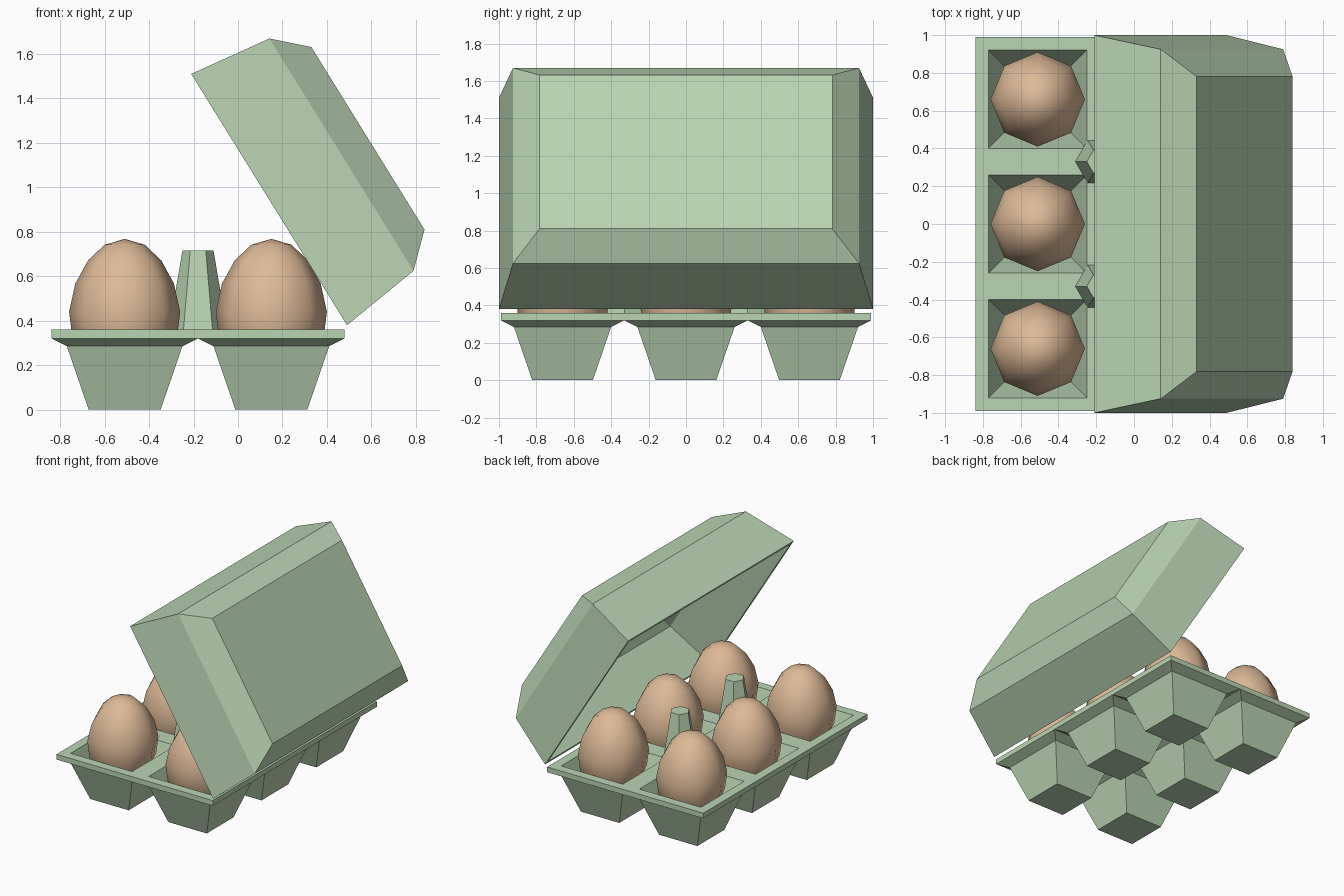
import bpy, bmesh, math
from mathutils import Matrix

if "Cube" in bpy.data.objects:
    bpy.data.objects.remove(bpy.data.objects["Cube"])


def material(name, rgb):
    m = bpy.data.materials.new(name)
    m.diffuse_color = (*rgb, 1)
    m.use_nodes = True
    m.node_tree.nodes["Principled BSDF"].inputs["Base Color"].default_value = m.diffuse_color
    return m


GREEN = material("pale_green_pulp", (0.49, 0.66, 0.45))
TAN = material("egg_shell_tan", (0.73, 0.49, 0.31))
CX, PITCH = -0.18, 0.66


def finish(bm, name, mat, smooth=False):
    bmesh.ops.remove_doubles(bm, verts=bm.verts, dist=1e-4)
    bmesh.ops.recalc_face_normals(bm, faces=bm.faces)
    me = bpy.data.meshes.new(name)
    bm.to_mesh(me)
    bm.free()
    me.materials.append(mat)
    for p in me.polygons:
        p.use_smooth = smooth
    ob = bpy.data.objects.new(name, me)
    bpy.context.collection.objects.link(ob)
    return ob


def loft_rects(bm, rings, cx=0, cy=0, cap=True):
    """Join rectangular rings (half_x, half_y, z); cap the last one."""
    prev = None
    for hx, hy, z in rings:
        ring = [bm.verts.new((cx + sx * hx, cy + sy * hy, z))
                for sx, sy in ((-1, -1), (1, -1), (1, 1), (-1, 1))]
        if prev:
            for i in range(4):
                j = (i + 1) % 4
                bm.faces.new((prev[i], prev[j], ring[j], ring[i]))
        prev = ring
    if cap:
        bm.faces.new(prev)


cells = [(CX + i * PITCH / 2, j * PITCH) for i in (-1, 1) for j in (-1, 0, 1)]

# Tray: six cups, upper and lower skins joined round the rim
bm = bmesh.new()
for x, y in cells:
    loft_rects(bm, [(.33, .33, .36), (.26, .26, .36), (.147, .147, .035)], x, y)
    loft_rects(bm, [(.33, .33, .32), (.26, .26, .285), (.162, .162, 0)], x, y)
bmesh.ops.remove_doubles(bm, verts=bm.verts, dist=1e-4)
bmesh.ops.bridge_loops(bm, edges=[e for e in bm.edges if e.is_boundary])
finish(bm, "tray", GREEN)

# Lid: thin bevelled box, tipped open
bm = bmesh.new()
outer = [(.665, 1.0, 0), (.615, .925, .383), (.483, .782, .523)]
inner = [(.665, 1.0, 0), (.64, .975, 0), (.592, .902, .367), (.472, .768, .497)]
loft_rects(bm, outer)
loft_rects(bm, inner)
lid = finish(bm, "lid", GREEN)
lid.matrix_world = (Matrix.Translation((.14, 0, .945))
                    @ Matrix.Rotation(math.radians(58.2), 4, 'Y'))

# Hexagonal posts between the cups
for n, y in enumerate((-.33, .33)):
    bm = bmesh.new()
    bmesh.ops.create_cone(bm, cap_ends=True, segments=6, radius1=.132, radius2=.07,
                          depth=.365, matrix=Matrix.Translation((CX, y, .5325))
                          @ Matrix.Rotation(math.radians(90), 4, 'Z'))
    # turn so that a corner points along x
    corner = max(v.co.x for v in bm.verts) - CX
    if corner < .13:
        bmesh.ops.rotate(bm, verts=bm.verts, cent=(CX, y, 0),
                         matrix=Matrix.Rotation(math.radians(30), 3, 'Z'))
    finish(bm, f"post_{n + 1}", GREEN)

# Eggs: eight-sided spun profile, smooth shaded
profile = [(0, .768), (.09, .742), (.165, .671), (.222, .567), (.25, .44),
           (.234, .314), (.18, .2), (.098, .12), (0, .095)]
for n, (x, y) in enumerate(cells):
    bm = bmesh.new()
    verts = [bm.verts.new((x + r, y, z)) for r, z in profile]
    edges = [bm.edges.new(p) for p in zip(verts, verts[1:])]
    bmesh.ops.spin(bm, geom=verts + edges, cent=(x, y, 0), axis=(0, 0, 1),
                   angle=2 * math.pi, steps=8)
    finish(bm, f"egg_{n + 1}", TAN, smooth=True)
